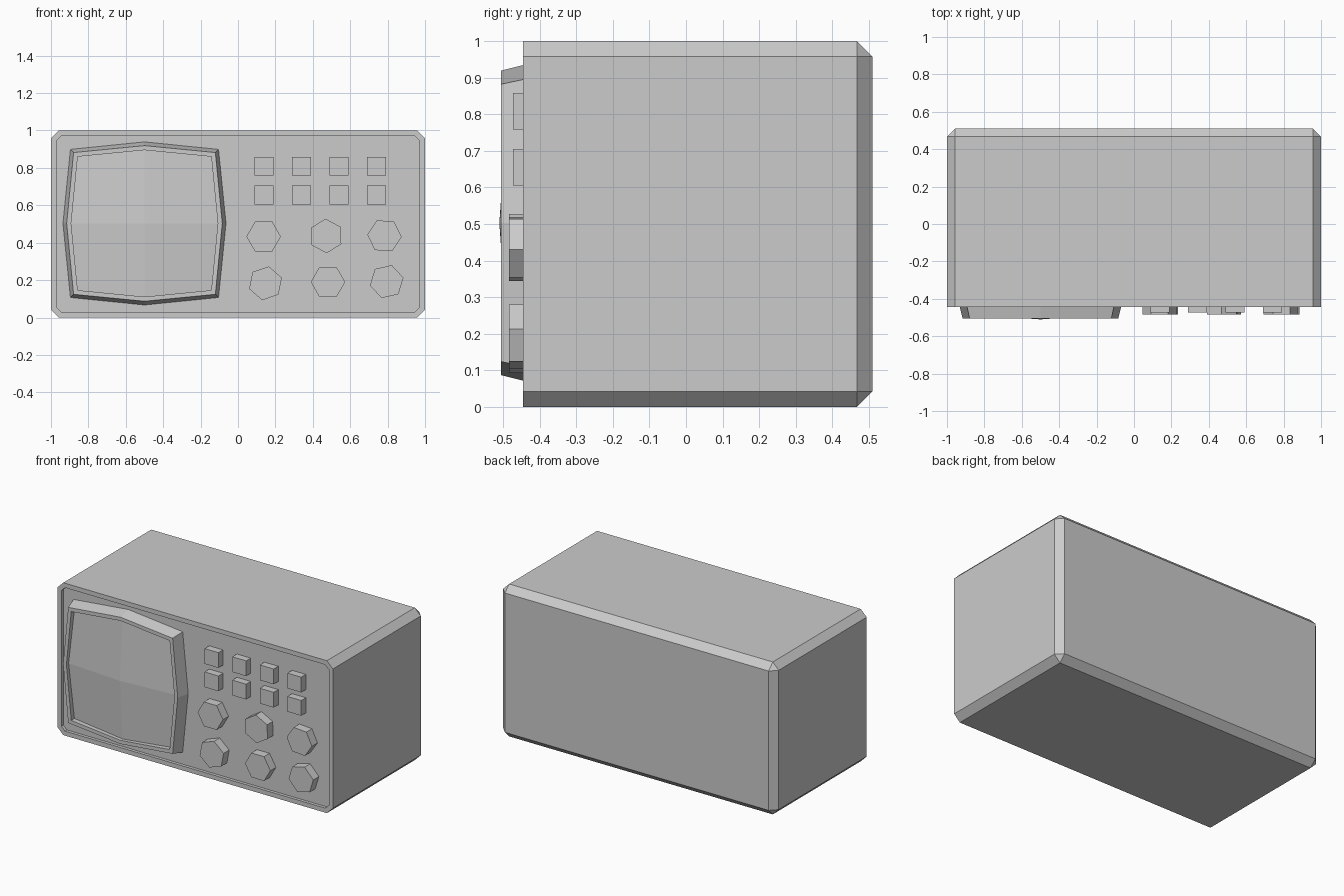
import bpy, bmesh
from math import cos, sin, radians, pi

if "Cube" in bpy.data.objects:
    bpy.data.objects.remove(bpy.data.objects["Cube"])

FLOOR = -0.425   # depth of the recessed front panel


def finish(name, bm):
    bmesh.ops.recalc_face_normals(bm, faces=bm.faces)
    me = bpy.data.meshes.new(name)
    bm.to_mesh(me)
    bm.free()
    ob = bpy.data.objects.new(name, me)
    bpy.context.collection.objects.link(ob)
    return ob


def loft(bm, rings):
    """Bridge rings of (x, z) outlines at given y; returns vertex rings."""
    vs = [[bm.verts.new((x, y, z)) for x, z in pts] for pts, y in rings]
    n = len(vs[0])
    for a, b in zip(vs, vs[1:]):
        for i in range(n):
            j = (i + 1) % n
            bm.faces.new((a[i], a[j], b[j], b[i]))
    return vs


def prism(name, pts, front):
    bm = bmesh.new()
    rings = loft(bm, [(pts, FLOOR), (pts, front)])
    for r in rings:
        bm.faces.new(r)
    return finish(name, bm)


def screen_outline(mid, corner):
    """Eight-sided bulging square around the screen centre."""
    base = [(mid, 0), (corner, corner), (0, mid), (-corner, corner),
            (-mid, 0), (-corner, -corner), (0, -mid), (corner, -corner)]
    return [(x - 0.5, z + 0.503) for x, z in base]


# casing: box chamfered everywhere except the front rim, with recessed panel
bm = bmesh.new()
bmesh.ops.create_cube(bm, size=1)
for v in bm.verts:
    v.co = (v.co.x * 2, 0.51 if v.co.y > 0 else -0.445, v.co.z + 0.5)
edges = [e for e in bm.edges if max(v.co.y for v in e.verts) > 0]
bmesh.ops.bevel(bm, geom=edges, offset=0.043, offset_type='OFFSET',
                segments=1, profile=0.5, affect='EDGES')
bm.normal_update()
front = [f for f in bm.faces if f.normal.y < -0.99]
bmesh.ops.inset_region(bm, faces=front, thickness=0.032)
ext = bmesh.ops.extrude_discrete_faces(bm, faces=front)
for v in ext['faces'][0].verts:
    v.co.y = FLOOR
finish("casing", bm)

# screen surround: tapered frame with an inner step
inner = screen_outline(0.392, 0.357)
bm = bmesh.new()
loft(bm, [(screen_outline(0.436, 0.396), FLOOR),
          (screen_outline(0.416, 0.379), -0.505),
          (inner, -0.505), (inner, -0.47)])
finish("screen_surround", bm)

# screen: four panels rising to the centre
bm = bmesh.new()
rim = [bm.verts.new((x, -0.482 if i % 2 == 0 else -0.472, z))
       for i, (x, z) in enumerate(inner)]
mid = bm.verts.new((-0.5, -0.51, 0.503))
for i in range(0, 8, 2):
    bm.faces.new((mid, rim[i], rim[i + 1], rim[(i + 2) % 8]))
ob = finish("screen", bm)
if ob.data.polygons[0].normal.y > 0:
    ob.data.flip_normals()

# square push buttons
for z in (0.808, 0.655):
    for x in (0.139, 0.34, 0.54, 0.74):
        h = 0.05
        prism("push_button", [(x - h, z - h), (x + h, z - h),
                              (x + h, z + h), (x - h, z + h)], -0.473)

# hexagonal knobs, each turned a little differently
for x, z, turn in ((0.137, 0.433, 0), (0.471, 0.436, 32), (0.783, 0.437, -4),
                   (0.147, 0.183, 19), (0.481, 0.19, 0), (0.795, 0.192, 13)):
    pts = [(x + 0.092 * cos(radians(turn) + i * pi / 3),
            z + 0.092 * sin(radians(turn) + i * pi / 3)) for i in range(6)]
    prism("knob", pts, -0.483)
